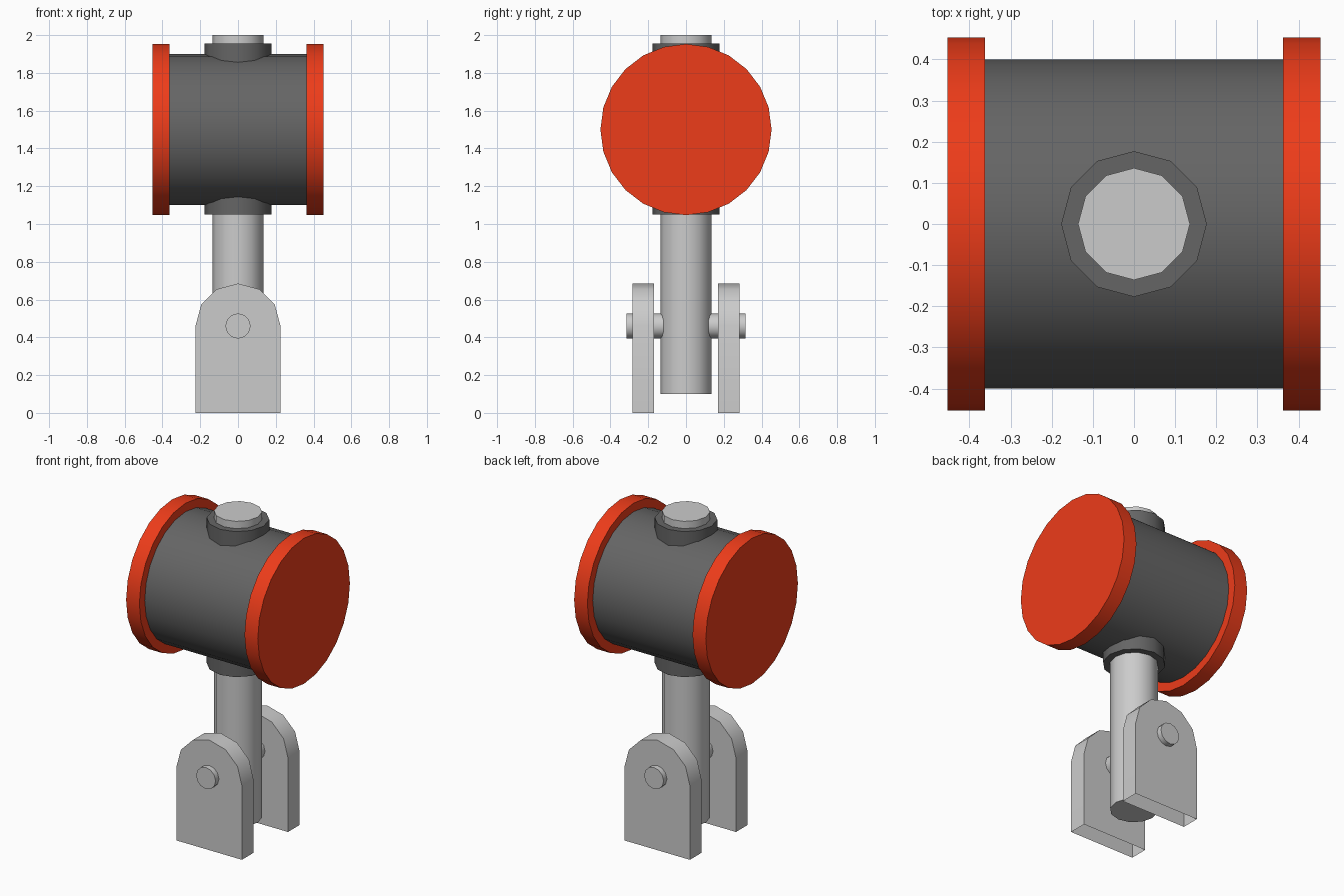
import bpy, bmesh
from math import pi, sin, cos, radians

if "Cube" in bpy.data.objects:
    bpy.data.objects.remove(bpy.data.objects["Cube"])


def material(name, color):
    m = bpy.data.materials.new(name)
    m.diffuse_color = color
    m.use_nodes = True
    m.node_tree.nodes["Principled BSDF"].inputs["Base Color"].default_value = m.diffuse_color
    return m


dark = material("dark_grey", (0.13, 0.13, 0.13, 1))
red = material("red", (0.85, 0.045, 0.01, 1))


def finish(obj, mat=None):
    if mat:
        obj.data.materials.append(mat)
    bpy.ops.object.select_all(action='DESELECT')
    obj.select_set(True)
    bpy.context.view_layer.objects.active = obj
    bpy.ops.object.shade_smooth_by_angle(angle=radians(35))


def cylinder(name, axis, radius, start, end, sides, height=0.0, mat=None):
    """Cylinder running from start to end along an axis, raised to height."""
    mid = (start + end) / 2
    loc = {'X': (mid, 0, height), 'Y': (0, mid, height), 'Z': (0, 0, mid)}[axis]
    rot = {'X': (0, pi / 2, 0), 'Y': (pi / 2, 0, 0), 'Z': (0, 0, 0)}[axis]
    bpy.ops.mesh.primitive_cylinder_add(vertices=sides, radius=radius,
                                        depth=end - start, location=loc, rotation=rot)
    obj = bpy.context.object
    obj.name = name
    finish(obj, mat)


def bracket(name, y0, y1):
    """Round-topped plate, left open on its underside."""
    outline = [(-0.225, 0)]
    outline += [(-0.225 * cos(i * pi / 6), 0.46 + 0.225 * sin(i * pi / 6)) for i in range(7)]
    outline += [(0.225, 0)]
    bm = bmesh.new()
    front = [bm.verts.new((x, y0, z)) for x, z in outline]
    back = [bm.verts.new((x, y1, z)) for x, z in outline]
    bm.faces.new(front)
    bm.faces.new(back[::-1])
    for i in range(len(outline) - 1):
        bm.faces.new((front[i + 1], front[i], back[i], back[i + 1]))
    # outline runs clockwise seen from the front, so turn every face outward
    bmesh.ops.reverse_faces(bm, faces=bm.faces[:])
    mesh = bpy.data.meshes.new(name)
    bm.to_mesh(mesh)
    bm.free()
    obj = bpy.data.objects.new(name, mesh)
    bpy.context.collection.objects.link(obj)
    finish(obj)


# Mallet head with red striking caps
cylinder("head", 'X', 0.40, -0.365, 0.365, 24, 1.5, dark)
cylinder("left_cap", 'X', 0.453, -0.453, -0.362, 24, 1.5, red)
cylinder("right_cap", 'X', 0.453, 0.362, 0.453, 24, 1.5, red)

# Collar through the head, and handle
cylinder("collar", 'Z', 0.177, 1.05, 1.955, 12, mat=dark)
cylinder("handle", 'Z', 0.136, 0.10, 2.0, 12)

# Pivot pin and the two bracket plates
cylinder("pivot_pin", 'Y', 0.067, -0.316, 0.316, 12, 0.46)
bracket("front_bracket", -0.283, -0.17)
bracket("back_bracket", 0.17, 0.283)
